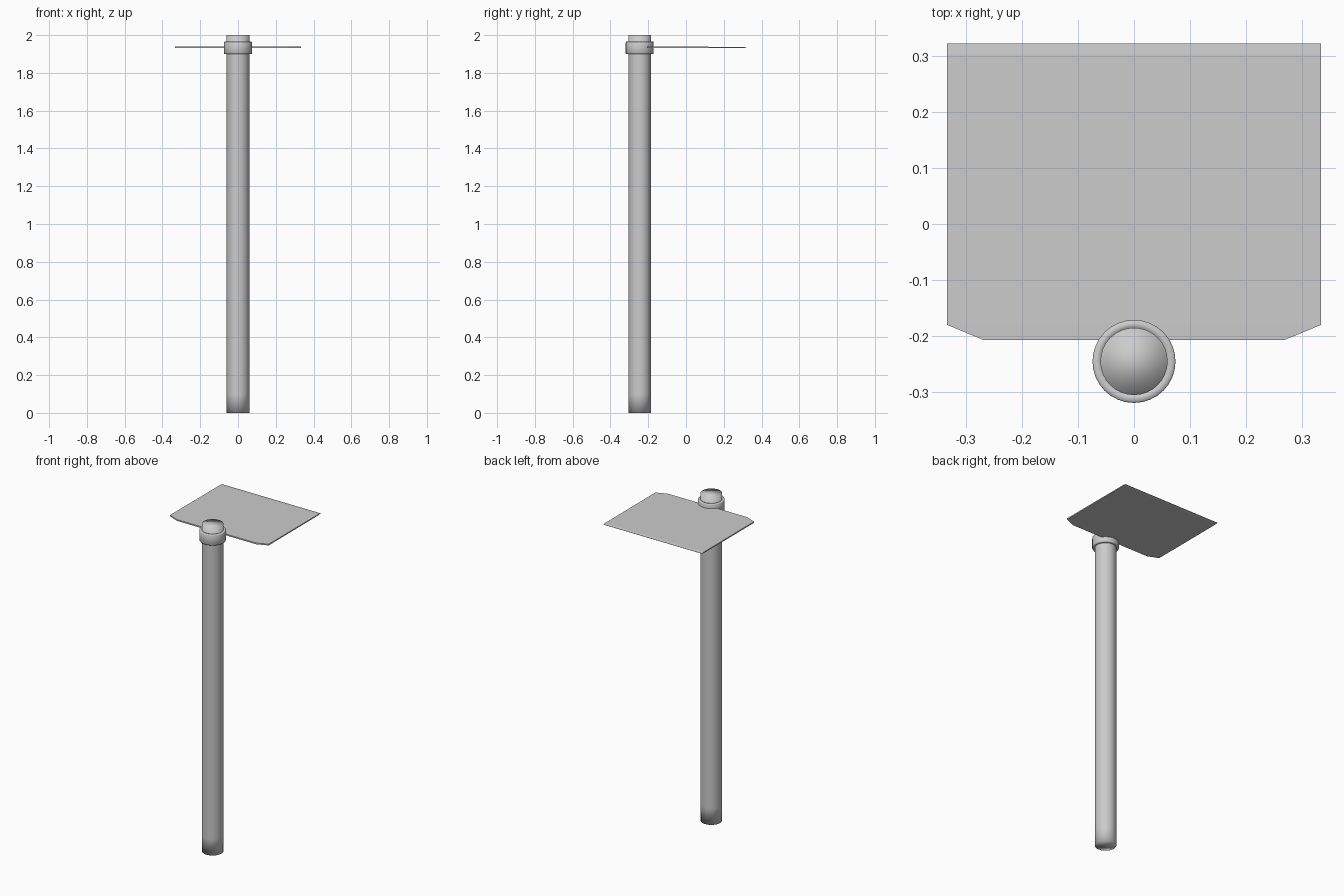
import bpy, bmesh, math

if "Cube" in bpy.data.objects:
    bpy.data.objects.remove(bpy.data.objects["Cube"])

POLE_Y = -0.245


def make_object(name, bm, smooth):
    bmesh.ops.recalc_face_normals(bm, faces=bm.faces)
    for f in bm.faces:
        f.smooth = smooth
    me = bpy.data.meshes.new(name)
    bm.to_mesh(me)
    bm.free()
    ob = bpy.data.objects.new(name, me)
    bpy.context.collection.objects.link(ob)
    return ob


def lathe(name, profile, closed=False, sides=32):
    """Revolve (radius, z) points around the vertical pole axis."""
    bm = bmesh.new()
    rings = [[bm.verts.new((r * math.cos(2 * math.pi * i / sides),
                            r * math.sin(2 * math.pi * i / sides), z))
              for i in range(sides)] for r, z in profile]
    pairs = list(zip(rings, rings[1:]))
    if closed:
        pairs.append((rings[-1], rings[0]))
    else:
        bm.faces.new(rings[0])
        bm.faces.new(rings[-1])
    for a, b in pairs:
        for i in range(sides):
            j = (i + 1) % sides
            bm.faces.new((a[i], a[j], b[j], b[i]))
    ob = make_object(name, bm, True)
    ob.location.y = POLE_Y
    return ob


# Long round handle, softly shaded at both ends
lathe("handle", [(0.06, 0), (0.06, 0.1), (0.06, 1.9), (0.06, 2.0)])

# Socket ring holding the blade
lathe("socket_ring", [(0.058, 1.90), (0.072, 1.90), (0.074, 1.903),
                      (0.074, 1.962), (0.072, 1.965), (0.058, 1.965)], closed=True)

# Flat blade: clipped shoulders, thinning to a cutting edge at the back
# Each row is (half width, y, half thickness)
rows = [(0.268, -0.207, 0.004), (0.333, -0.18, 0.004),
        (0.333, 0.303, 0.003), (0.333, 0.322, 0.0006)]
bm = bmesh.new()
loops = [[bm.verts.new((sx * w, y, 1.935 + sz * t))
          for sx, sz in ((-1, -1), (1, -1), (1, 1), (-1, 1))] for w, y, t in rows]
bm.faces.new(loops[0])
bm.faces.new(loops[-1])
for a, b in zip(loops, loops[1:]):
    for i in range(4):
        j = (i + 1) % 4
        bm.faces.new((a[i], a[j], b[j], b[i]))
make_object("blade", bm, False)
